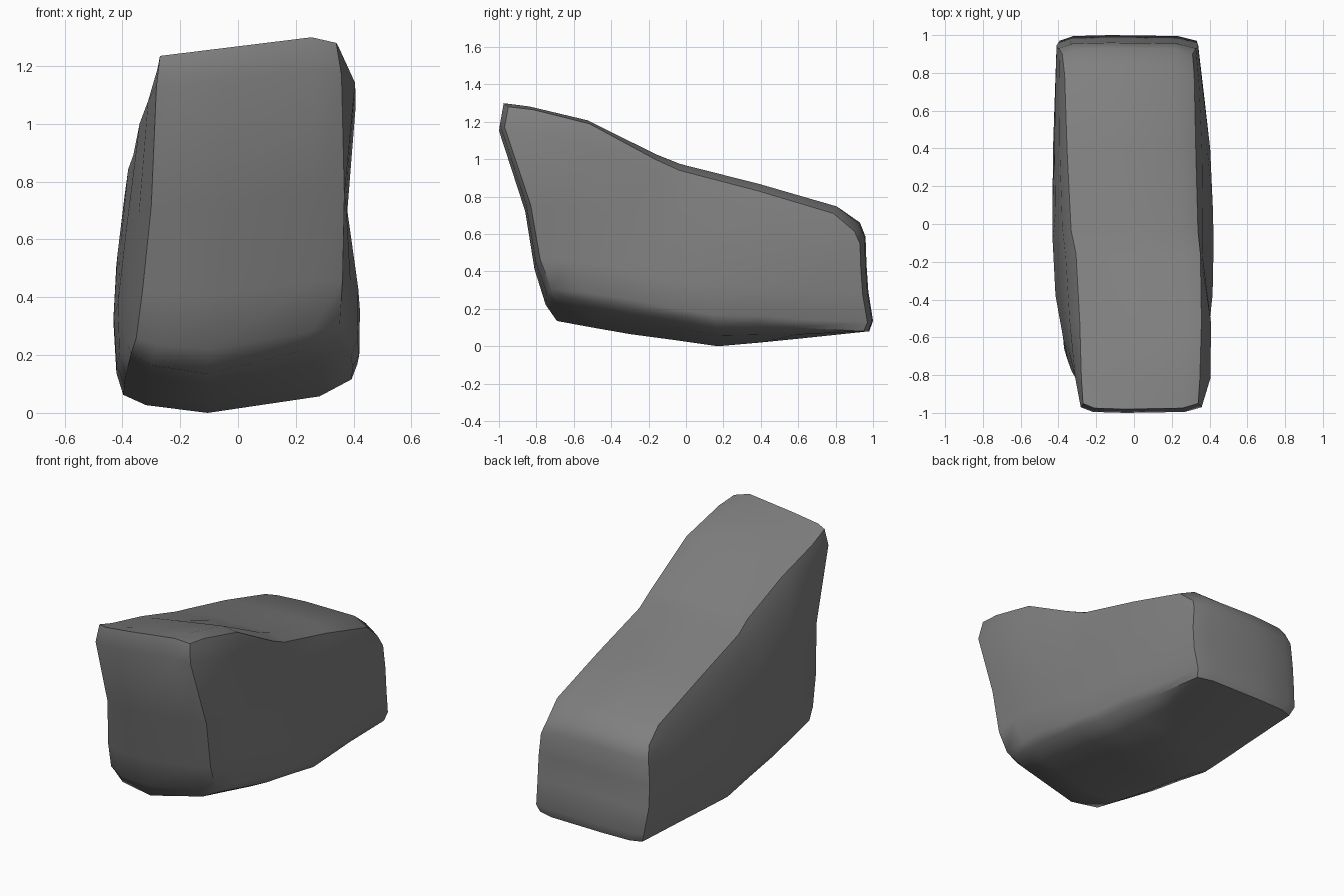
import bpy, bmesh, math
from mathutils import Vector

if "Cube" in bpy.data.objects:
    bpy.data.objects.remove(bpy.data.objects["Cube"])

# Side profile (y, z): four curves bounding the boulder
TOP = [(-.98, 1.31), (-.84, 1.30), (-.53, 1.23), (-.16, 1.04),
       (-.03, .99), (.4, .885), (.81, .77), (.93, .68)]
BOT = [(-.69, .135), (-.5, .1), (-.3, .065), (-.06, .033),
       (.17, 0), (.4, .02), (.6, .04), (.98, .08)]
FRONT = [(-.69, .135), (-.75, .23), (-.81, .43), (-.86, .75), (-1, 1.19), (-.98, 1.31)]
BACK = [(.98, .08), (1, .14), (.975, .3), (.965, .45), (.96, .6), (.93, .68)]

# Half widths: rows run front to back, columns bottom to top
LEFT = [(-.37, -.34, -.29, -.27), (-.39, -.44, -.39, -.29),
        (-.40, -.435, -.42, -.35), (-.37, -.41, -.41, -.38)]
RIGHT = [(.34, .36, .37, .34), (.40, .44, .365, .36),
         (.39, .42, .39, .33), (.32, .34, .34, .31)]

# Left top edge runs nearly straight, so it drops below the profile
LEFT_DROP = [.075, .11, .115, .04, .03, .035, .04, .03]

# Layers across x: fraction, bottom lift, its fade power, top drop front/back, end inset
LAYERS = [(0, .07, 4, 0, 0, .03), (.1, .03, 4, 0, 0, .005), (.37, 0, 1, 0, 0, 0),
          (.86, .085, 2, 0, .02, .005), (1, .13, 4, .03, .065, .03)]
NU, NV, NS = len(TOP) - 1, len(FRONT) - 1, len(LAYERS) - 1


def table(t, u, v):
    a, b = min(int(u * 3), 2), min(int(v * 3), 2)
    fu, fv = u * 3 - a, v * 3 - b
    lo = t[a][b] * (1 - fv) + t[a][b + 1] * fv
    hi = t[a + 1][b] * (1 - fv) + t[a + 1][b + 1] * fv
    return lo * (1 - fu) + hi * fu


def point(i, j, k):
    u, v = i / NU, j / NV
    V = Vector
    # blend the four boundary curves
    p = (V(BOT[i]) * (1 - v) + V(TOP[i]) * v + V(FRONT[j]) * (1 - u) + V(BACK[j]) * u
         - V(BOT[0]) * (1 - u) * (1 - v) - V(BOT[-1]) * u * (1 - v)
         - V(TOP[0]) * (1 - u) * v - V(TOP[-1]) * u * v)
    s, lift, fade, drop_f, drop_b, inset = LAYERS[k]
    xl, xr = table(LEFT, u, v), table(RIGHT, u, v)
    if j == 4 and i in (1, 2):  # shoulder bulge on the right
        xr += .045
    z = p.y + (1 - v) ** 2 * lift * (1 - u ** fade)
    z -= v * (drop_f * (1 - u) + drop_b * u + LEFT_DROP[i] * (1 - s))
    return xl + (xr - xl) * s, p.x + inset * (1 - 2 * u), z


bm = bmesh.new()
verts = {}


def vert(key):
    if key not in verts:
        verts[key] = bm.verts.new(point(*key))
    return verts[key]


def sheet(na, nb, key):
    for a in range(na):
        for b in range(nb):
            bm.faces.new([vert(key(a, b)), vert(key(a + 1, b)),
                          vert(key(a + 1, b + 1)), vert(key(a, b + 1))])


# Sides, bottom and top, front and back
for e in (0, 1):
    sheet(NU, NV, lambda a, b: (a, b, e * NS))
    sheet(NU, NS, lambda a, b: (a, e * NV, b))
    sheet(NV, NS, lambda a, b: (e * NU, a, b))
bmesh.ops.recalc_face_normals(bm, faces=bm.faces)

mesh = bpy.data.meshes.new("boulder")
bm.to_mesh(mesh)
bm.free()
rock = bpy.data.objects.new("boulder", mesh)
bpy.context.collection.objects.link(rock)

# Dark grey stone
stone = bpy.data.materials.new("stone")
stone.diffuse_color = (.215, .215, .215, 1)
stone.use_nodes = True
stone.node_tree.nodes["Principled BSDF"].inputs["Base Color"].default_value = stone.diffuse_color
mesh.materials.append(stone)

bpy.context.view_layer.objects.active = rock
rock.select_set(True)
bpy.ops.object.shade_smooth_by_angle(angle=math.radians(42))
